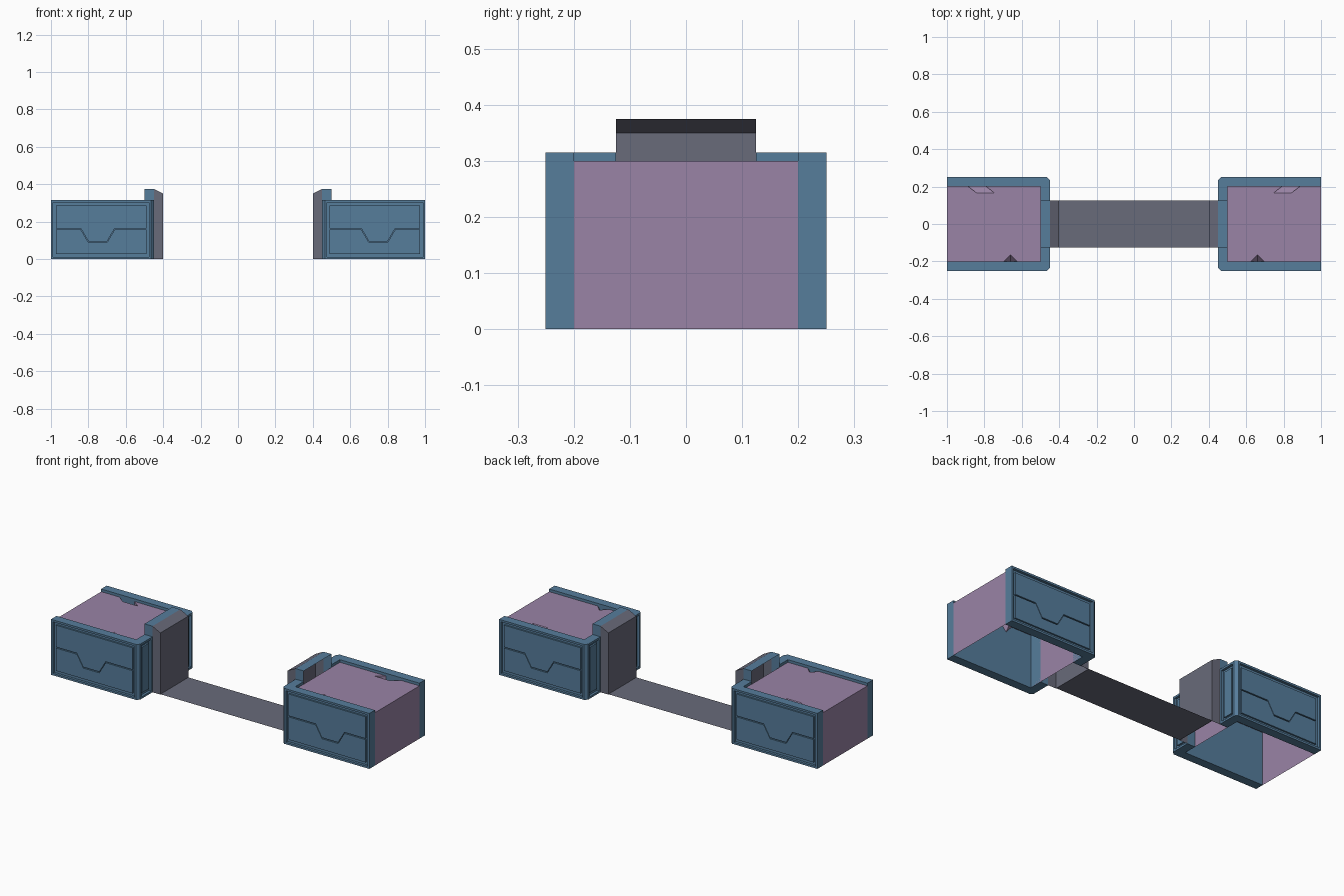
import bpy, bmesh

if "Cube" in bpy.data.objects:
    bpy.data.objects.remove(bpy.data.objects["Cube"])


def material(name, rgb):
    m = bpy.data.materials.new(name)
    m.diffuse_color = (*rgb, 1)
    m.use_nodes = True
    m.node_tree.nodes["Principled BSDF"].inputs["Base Color"].default_value = m.diffuse_color
    return m


BLUE = material("blue", (0.093, 0.205, 0.33))
PURPLE = material("purple", (0.32, 0.23, 0.38))
GREY = material("slate", (0.14, 0.145, 0.195))


def finish(bm, name, mat, mirror_x=True, mirror_y=False):
    me = bpy.data.meshes.new(name)
    bm.to_mesh(me)
    bm.free()
    ob = bpy.data.objects.new(name, me)
    bpy.context.collection.objects.link(ob)
    me.materials.append(mat)
    if mirror_x or mirror_y:
        mod = ob.modifiers.new("mirror", 'MIRROR')
        mod.use_axis = (mirror_x, mirror_y, False)
        mod.use_mirror_merge = False
    return ob


def prism(bm, pts, vec):
    """Closed solid: polygon swept along vec."""
    n = len(pts)
    a = [bm.verts.new(p) for p in pts]
    b = [bm.verts.new([p[i] + vec[i] for i in range(3)]) for p in pts]
    bm.faces.new(a)
    bm.faces.new(b[::-1])
    for i in range(n):
        bm.faces.new((a[i], b[i], b[(i + 1) % n], a[(i + 1) % n]))
    bmesh.ops.recalc_face_normals(bm, faces=bm.faces[:])


def sheet(name, faces, mat, **kw):
    """Open shell from a few polygons."""
    bm = bmesh.new()
    for f in faces:
        bm.faces.new([bm.verts.new(p) for p in f])
    bmesh.ops.remove_doubles(bm, verts=bm.verts[:], dist=1e-5)
    bmesh.ops.recalc_face_normals(bm, faces=bm.faces[:])
    return finish(bm, name, mat, **kw)


# L-shaped side walls with recessed outer faces
H = 0.315
bm = bmesh.new()
outline = [(1, -.25), (.465, -.25), (.45, -.235), (.45, -.125),
           (.5, -.125), (.5, -.2), (1, -.2)]
prism(bm, [(x, y, 0) for x, y in outline], (0, 0, H))
bm.normal_update()
recessed = [f for f in bm.faces
            if f.normal.y < -.99 and f.calc_center_median().y < -.24
            or f.normal.x < -.99 and f.calc_center_median().x < .46]
bmesh.ops.inset_individual(bm, faces=recessed, thickness=0.016)
hole = bmesh.ops.extrude_discrete_faces(bm, faces=recessed)["faces"]
for f in hole:
    n = f.normal.copy()
    bmesh.ops.translate(bm, verts=f.verts[:], vec=n * -0.014)
finish(bm, "side_wall", BLUE, mirror_y=True)

# Cover plates, split by a stepped seam
seam = [(.49, .16), (.66, .16), (.70, .092), (.80, .092), (.84, .16), (.973, .16)]
g = 0.003
for name, edge, s in (("upper_plate", .287, g), ("lower_plate", .028, -g)):
    pts = [(x, z + s) for x, z in seam] + [(.973, edge), (.49, edge)]
    bm = bmesh.new()
    prism(bm, [(x, -.235, z) for x, z in pts], (0, -.010, 0))
    finish(bm, name, BLUE, mirror_y=True)

# Plain plates on the inner returns
bm = bmesh.new()
prism(bm, [(.465, -.21, .028), (.465, -.15, .028),
           (.465, -.15, .287), (.465, -.21, .287)], (-.010, 0, 0))
finish(bm, "return_plate", BLUE, mirror_y=True)

# Core shell, open underneath, with small dents in the lid
T = .3
lid = [(.5, -.2), (.625, -.2), (.66, -.165), (.695, -.2), (1, -.2), (1, .2),
       (.885, .2), (.84, .165), (.745, .165), (.79, .2), (.5, .2)]
tip = (.66, -.2, .26)
sheet("core_shell", [
    [(x, y, T) for x, y in lid],
    [(.5, -.2, 0), (.5, .2, 0), (.5, .2, T), (.5, -.2, T)],
    [(1, -.2, 0), (1, .2, 0), (1, .2, T), (1, -.2, T)],
    [(.625, -.2, T), (.66, -.165, T), tip],
    [(.66, -.165, T), (.695, -.2, T), tip],
    [(.745, .165, T), (.84, .165, T), (.885, .2, .27), (.79, .2, .27)],
    [(.745, .165, T), (.79, .2, T), (.79, .2, .27)],
    [(.84, .165, T), (.885, .2, T), (.885, .2, .27)],
], PURPLE)

# Hollow inner post with sloped top
W = .125
post = [[(.4, -W, 0), (.4, W, 0), (.4, W, .35), (.4, -W, .35)],
        [(.4, -W, .35), (.4, W, .35), (.45, W, .375), (.45, -W, .375)]]
cap = [[(.45, -W, .375), (.45, W, .375), (.5, W, .375), (.5, -W, .375)]]
for y in (-W, W):
    post.append([(.4, y, 0), (.45, y, 0), (.45, y, .375), (.4, y, .35)])
    cap.append([(.45, y, H), (.5, y, H), (.5, y, .375), (.45, y, .375)])
sheet("inner_post", post, GREY)
sheet("post_cap", cap, BLUE)

# Floor strip between the posts
sheet("floor_strip", [[(-.4, -W, .002), (.4, -W, .002), (.4, W, .002), (-.4, W, .002)]],
      GREY, mirror_x=False)
